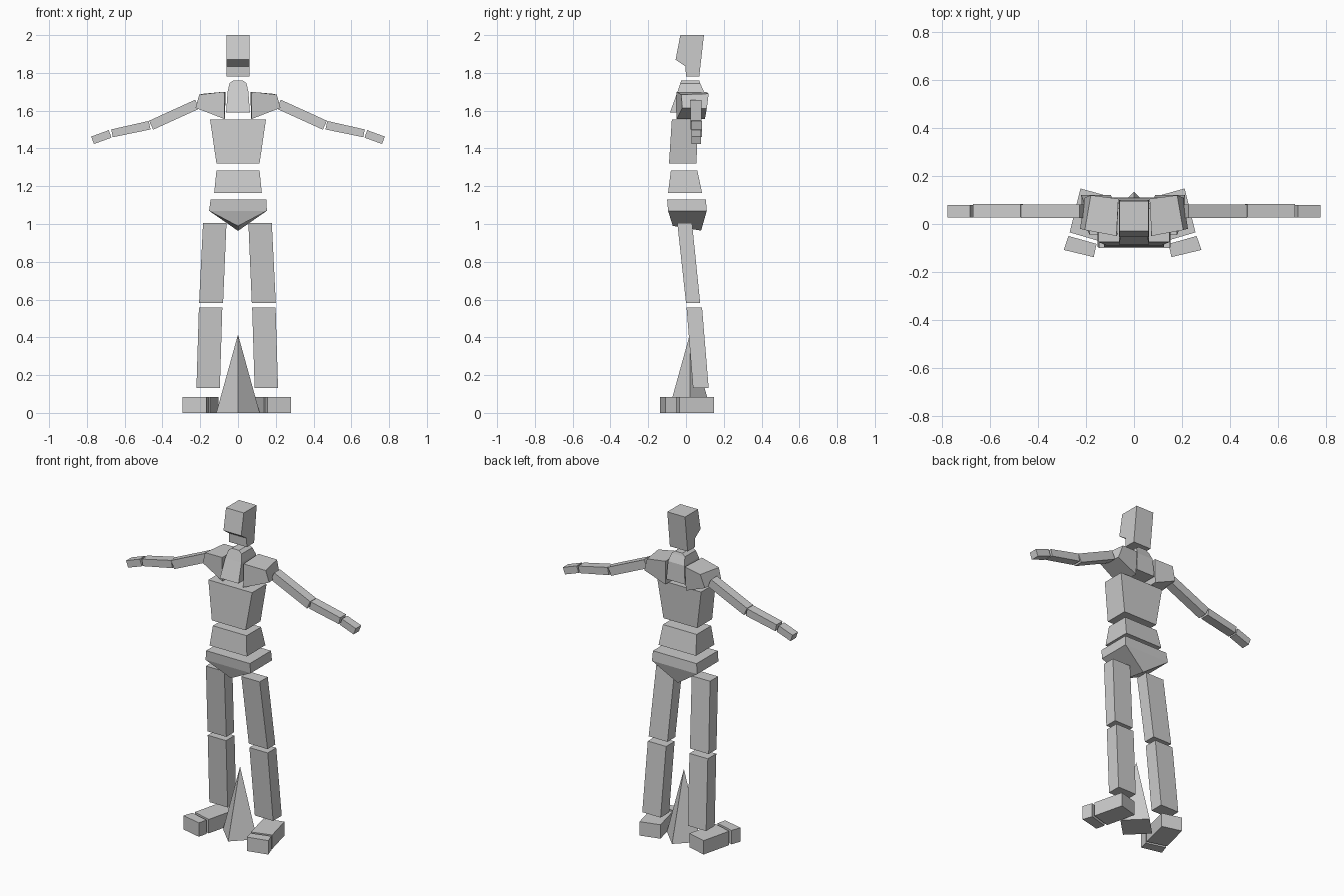
import bpy
from mathutils import Vector

if "Cube" in bpy.data.objects:
    bpy.data.objects.remove(bpy.data.objects["Cube"])

grey = bpy.data.materials.new("light_grey")
grey.diffuse_color = (0.6, 0.6, 0.6, 1)
grey.use_nodes = True
grey.node_tree.nodes["Principled BSDF"].inputs["Base Color"].default_value = grey.diffuse_color


def loft(name, rings, flip=False, shift=0.0):
    """Join matching rings of points into a closed flat-faced solid."""
    n = len(rings[0])
    verts = [((-p[0] if flip else p[0]) + shift, p[1], p[2]) for r in rings for p in r]
    faces = [tuple(range(n))[::-1], tuple(range(n * (len(rings) - 1), n * len(rings)))]
    for k in range(len(rings) - 1):
        for i in range(n):
            j = (i + 1) % n
            faces.append((k * n + i, k * n + j, (k + 1) * n + j, (k + 1) * n + i))
    if flip:
        faces = [f[::-1] for f in faces]
    mesh = bpy.data.meshes.new(name)
    mesh.from_pydata(verts, [], faces)
    mesh.materials.append(grey)
    ob = bpy.data.objects.new(name, mesh)
    bpy.context.collection.objects.link(ob)
    return ob


def rect(x0, x1, y0, y1, z):
    return [(x0, y0, z), (x1, y0, z), (x1, y1, z), (x0, y1, z)]


def pair(name, rings, shift=0.0):
    loft("left_" + name, rings, False, shift)
    loft("right_" + name, rings, True, shift)


def bar(name, a, b, ha, hb, y0, y1):
    """Arm segment between two (x, z) points, with half heights ha and hb."""
    d = Vector((b[0] - a[0], b[1] - a[1])).normalized()
    rings = []
    for p, h in ((a, ha), (b, hb)):
        lo = (p[0] + d.y * h, p[1] - d.x * h)
        hi = (p[0] - d.y * h, p[1] + d.x * h)
        rings.append([(lo[0], y0, lo[1]), (lo[0], y1, lo[1]),
                      (hi[0], y1, hi[1]), (hi[0], y0, hi[1])])
    pair(name, rings)


# Head: side profile with an undercut jaw, extruded across x
profile = [(-0.03, 2.0), (-0.055, 1.87), (-0.003, 1.835), (0.0, 1.78),
           (0.07, 1.78), (0.095, 2.0)]
loft("head", [[(x, y, z) for y, z in profile] for x in (0.06, -0.06)][::-1])

# Neck: tapers upward to a narrow top
loft("neck", [rect(-w, w, y0, y1, z) for w, y0, y1, z in (
    (0.063, -0.085, 0.10, 1.59), (0.055, -0.045, 0.095, 1.70),
    (0.045, -0.03, 0.075, 1.745), (0.025, -0.025, 0.07, 1.76))])

# Torso
loft("chest", [rect(-0.114, 0.114, -0.09, 0.055, 1.32),
               rect(-0.148, 0.148, -0.075, 0.065, 1.553)])
loft("abdomen", [rect(-0.126, 0.126, -0.095, 0.085, 1.165),
                 rect(-0.114, 0.114, -0.08, 0.06, 1.283)])

# Pelvis: slab over a wedge that meets in a ridge along y
loft("pelvis", [[(-0.002, -0.07, 0.99), (0.002, -0.07, 0.99),
                 (0.002, 0.08, 0.965), (-0.002, 0.08, 0.965)],
                rect(-0.153, 0.153, -0.095, 0.11, 1.07),
                rect(-0.145, 0.15, -0.10, 0.105, 1.13)])

# Shoulders: inner face to smaller outer face
pair("shoulder", [
    [(0.07, -0.05, 1.555), (0.07, 0.10, 1.555), (0.065, 0.105, 1.70), (0.073, -0.05, 1.70)],
    [(0.225, -0.02, 1.615), (0.205, 0.11, 1.61), (0.18, 0.12, 1.69), (0.205, -0.025, 1.685)]])

# Arms
bar("upper_arm", (0.216, 1.634), (0.46, 1.523), 0.026, 0.026, 0.025, 0.082)
bar("forearm", (0.468, 1.523), (0.667, 1.48), 0.023, 0.021, 0.028, 0.084)
bar("hand", (0.677, 1.477), (0.77, 1.443), 0.021, 0.021, 0.028, 0.08)

# Legs
pair("thigh", [rect(0.076, 0.203, 0.0, 0.075, 0.582),
               rect(0.058, 0.182, -0.046, 0.032, 1.005)], -0.003)
pair("shin", [rect(0.092, 0.216, 0.037, 0.12, 0.132),
              rect(0.079, 0.203, 0.003, 0.085, 0.557)], -0.004)

# Feet and toes, turned outward
foot = [(0.143, -0.07), (0.262, -0.035), (0.217, 0.148), (0.098, 0.115)]
toe = [(0.162, -0.138), (0.287, -0.108), (0.267, -0.05), (0.150, -0.083)]
for name, outline in (("foot", foot), ("toe", toe)):
    pair(name, [[(x, y, z) for x, y in outline] for z in (0.0, 0.085)], -0.006)

# Spike standing between the feet
bpy.ops.mesh.primitive_cone_add(vertices=4, radius1=0.115, radius2=0, depth=0.415,
                                location=(0, 0.02, 0.2075))
spike = bpy.context.object
spike.name = "spike"
spike.data.materials.append(grey)

# Make every face point outward
for ob in list(bpy.context.collection.objects):
    bpy.context.view_layer.objects.active = ob
    bpy.ops.object.select_all(action='DESELECT')
    ob.select_set(True)
    bpy.ops.object.mode_set(mode='EDIT')
    bpy.ops.mesh.select_all(action='SELECT')
    bpy.ops.mesh.normals_make_consistent(inside=False)
    bpy.ops.object.mode_set(mode='OBJECT')
